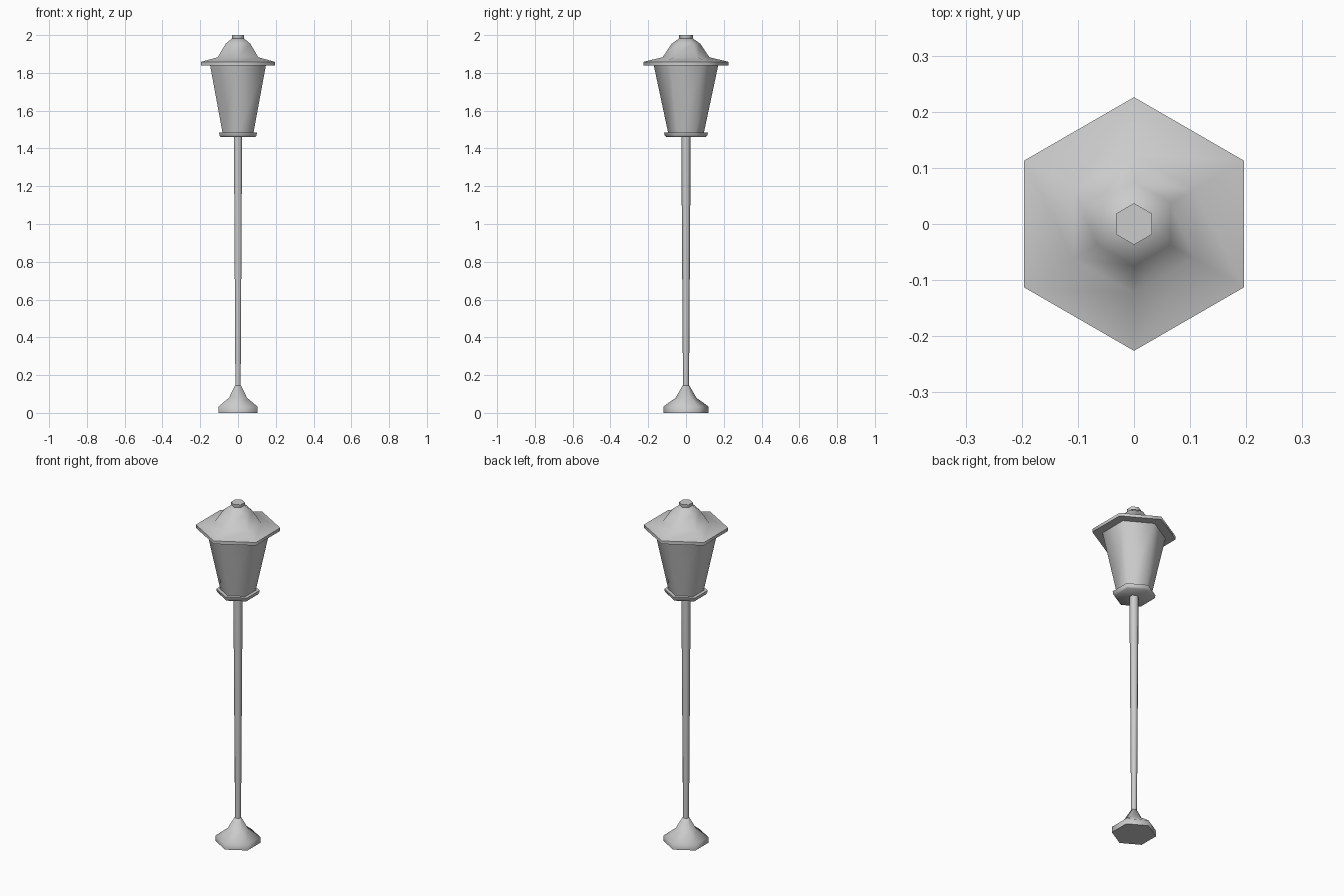
import bpy, bmesh, math

if "Cube" in bpy.data.objects:
    bpy.data.objects.remove(bpy.data.objects["Cube"])

SIDES = 6


def hex_lathe(name, profile):
    """Stack hexagonal rings from (corner radius, height) pairs and cap both ends."""
    bm = bmesh.new()
    rings = []
    for r, z in profile:
        ring = []
        for i in range(SIDES):
            a = math.pi / 2 + i * 2 * math.pi / SIDES  # corners point along y
            ring.append(bm.verts.new((r * math.cos(a), r * math.sin(a), z)))
        rings.append(ring)
    for lo, hi in zip(rings, rings[1:]):
        for i in range(SIDES):
            j = (i + 1) % SIDES
            bm.faces.new((lo[i], lo[j], hi[j], hi[i]))
    bm.faces.new(rings[0][::-1])
    bm.faces.new(rings[-1])
    bmesh.ops.recalc_face_normals(bm, faces=bm.faces)
    mesh = bpy.data.meshes.new(name)
    bm.to_mesh(mesh)
    bm.free()
    obj = bpy.data.objects.new(name, mesh)
    bpy.context.collection.objects.link(obj)
    # Soft hexagon corners, crisp rims
    bpy.ops.object.select_all(action='DESELECT')
    obj.select_set(True)
    bpy.context.view_layer.objects.active = obj
    bpy.ops.object.shade_smooth_by_angle(angle=math.radians(65))
    return obj


# Flared foot
hex_lathe("base", [(0.12, 0), (0.12, 0.033), (0.055, 0.08), (0.018, 0.145)])

# Post, slightly wider towards the top
hex_lathe("post", [(0.016, 0.14), (0.025, 1.465)])

# Collar under the lantern
hex_lathe("lantern_collar", [(0.105, 1.46), (0.113, 1.468), (0.116, 1.485)])

# Tapered lantern body
hex_lathe("lantern_body", [(0.094, 1.48), (0.171, 1.842)])

# Roof with a wide brim and a domed crown
hex_lathe("roof", [(0.226, 1.84), (0.226, 1.858), (0.124, 1.883),
                   (0.075, 1.955), (0.034, 1.984)])

# Finial cap
hex_lathe("finial", [(0.033, 1.975), (0.037, 1.988), (0.037, 2.0)])
